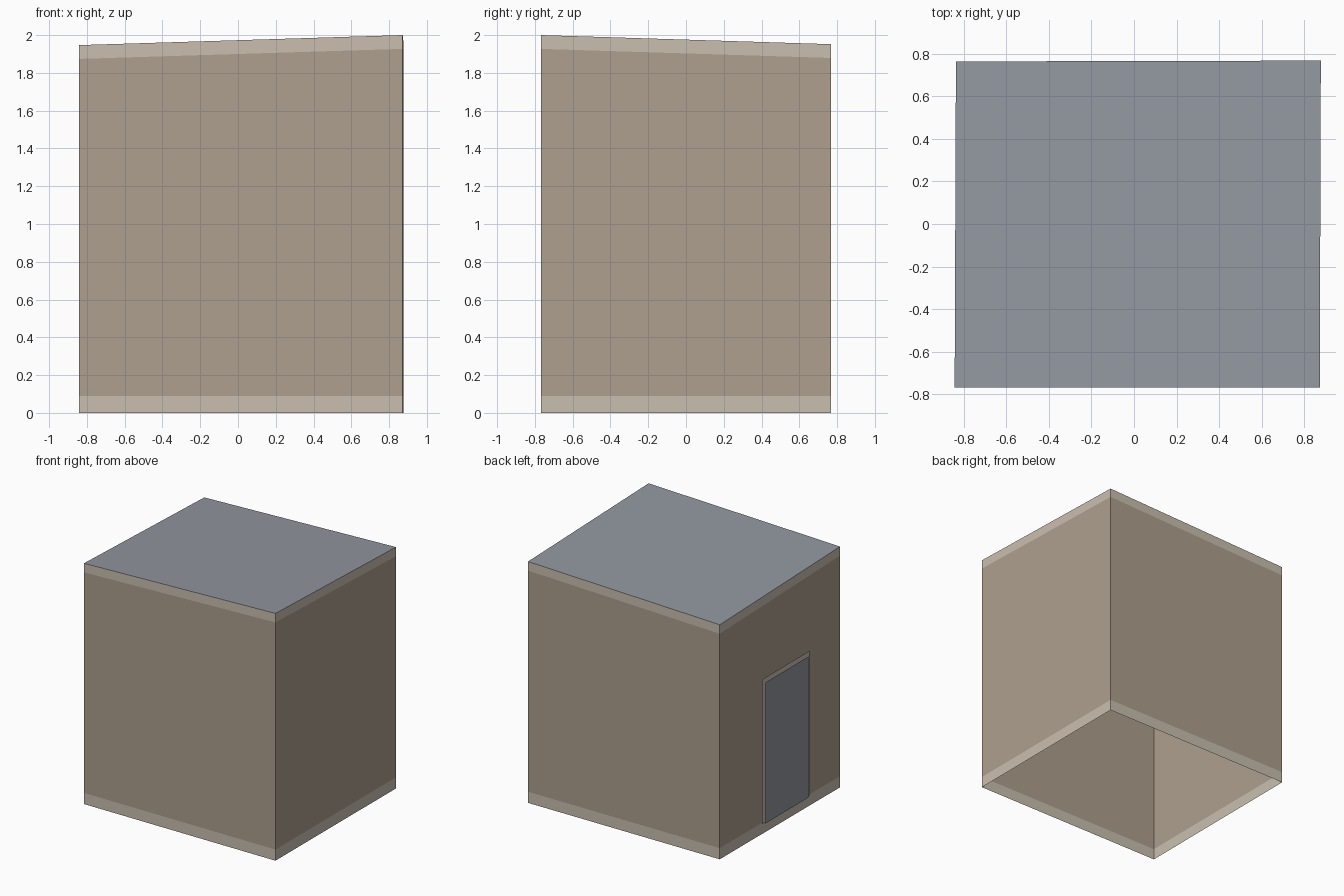
import bpy
import bmesh

cube = bpy.data.objects.get("Cube")
if cube:
    bpy.data.objects.remove(cube, do_unlink=True)


def material(name, rgb):
    mat = bpy.data.materials.new(name)
    mat.use_nodes = True
    color = (*rgb, 1.0)
    mat.diffuse_color = color
    bsdf = next(n for n in mat.node_tree.nodes if n.type == "BSDF_PRINCIPLED")
    bsdf.inputs["Base Color"].default_value = color
    bsdf.inputs["Roughness"].default_value = 0.8
    return mat


wall_tan = material("wall_tan", (0.42, 0.35, 0.27))
trim_cream = material("trim_cream", (0.59, 0.52, 0.43))
slate_grey = material("slate_grey", (0.29, 0.31, 0.35))


def finish(name, bm, *mats):
    mesh = bpy.data.meshes.new(name)
    bm.to_mesh(mesh)
    bm.free()
    for mat in mats:
        mesh.materials.append(mat)
    obj = bpy.data.objects.new(name, mesh)
    bpy.context.collection.objects.link(obj)
    return obj


def ring(bm, heights):
    return [bm.verts.new((x, y, z)) for (x, y), z in zip(CORNERS, heights)]


# Slightly irregular footprint, counter-clockwise, and the sloping eaves
CORNERS = [(-0.842, -0.767), (0.872, -0.767), (0.877, 0.767), (-0.836, 0.763)]
EAVES = [1.947, 2.0, 1.952, 1.897]
BASE_HEIGHT = 0.09
CORNICE_HEIGHT = 0.073

# Walls, open underneath, with a base band and a cornice band
bm = bmesh.new()
rings = [
    ring(bm, [0.0] * 4),
    ring(bm, [BASE_HEIGHT] * 4),
    ring(bm, [z - CORNICE_HEIGHT for z in EAVES]),
    ring(bm, EAVES),
]
for level, (low, high) in enumerate(zip(rings, rings[1:])):
    for i in range(4):
        j = (i + 1) % 4
        face = bm.faces.new((low[i], low[j], high[j], high[i]))
        face.material_index = 0 if level == 1 else 1
finish("walls", bm, wall_tan, trim_cream)

# Sloping flat roof
bm = bmesh.new()
bm.faces.new(ring(bm, EAVES))
finish("roof", bm, slate_grey)


# Door and its surround, thin sheets standing just off the right wall
def upright_sheet(name, x, half_width, top, mat):
    center, bottom = -0.04, 0.1
    y0, y1 = center - half_width, center + half_width
    bm = bmesh.new()
    points = [(y1, bottom), (y0, bottom), (y0, top), (y1, top)]
    bm.faces.new([bm.verts.new((x, y, z)) for y, z in points])
    finish(name, bm, mat)


upright_sheet("door_frame", -0.864, 0.305, 1.27, trim_cream)
upright_sheet("door", -0.877, 0.275, 1.24, slate_grey)
